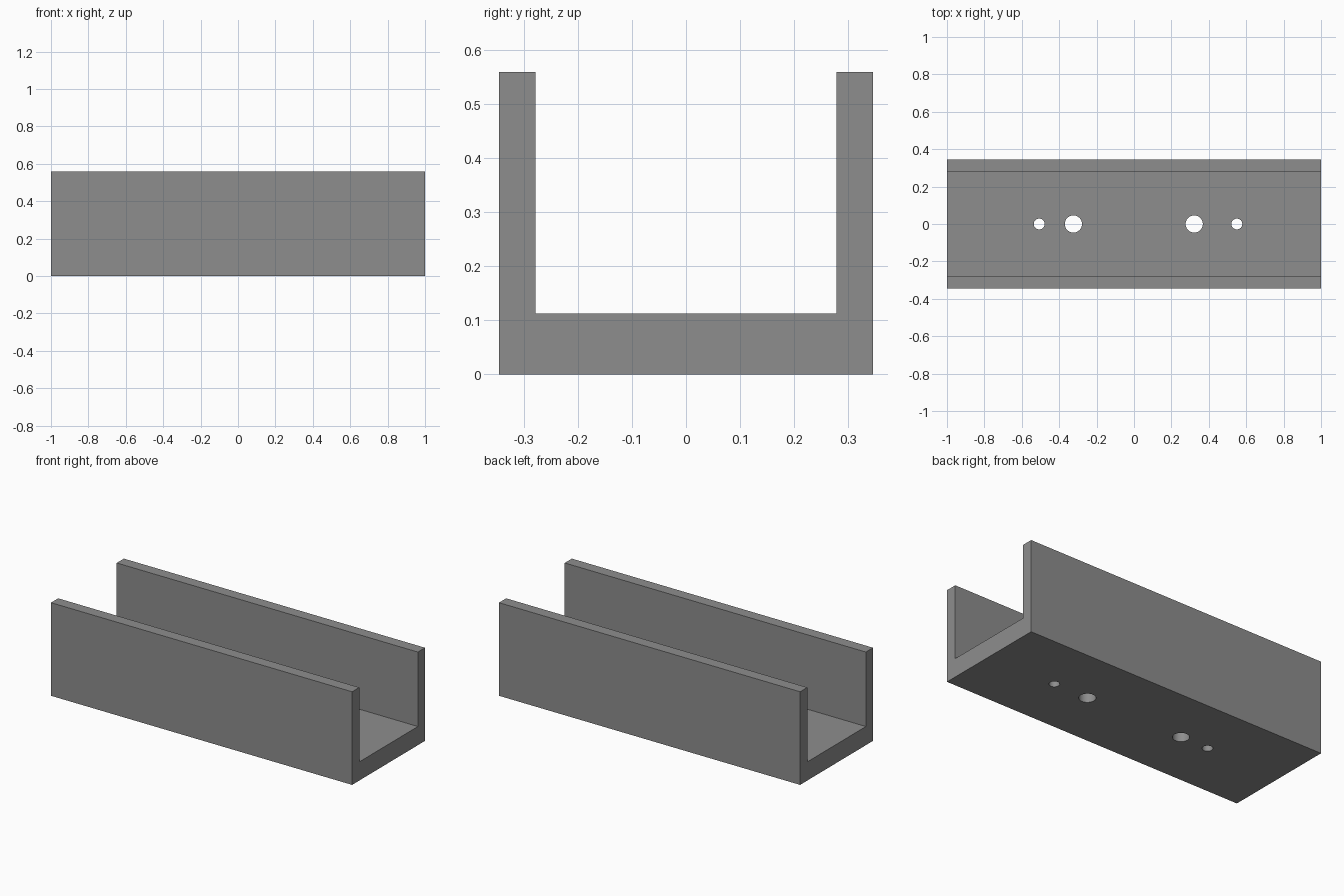
import bpy

if "Cube" in bpy.data.objects:
    bpy.data.objects.remove(bpy.data.objects["Cube"])

# Plain grey finish
grey = bpy.data.materials.new("mid grey")
grey.diffuse_color = (0.27, 0.27, 0.27, 1.0)
grey.use_nodes = True
grey.node_tree.nodes["Principled BSDF"].inputs["Base Color"].default_value = grey.diffuse_color

# U-shaped channel: cross-section extruded along x
W, IN, H, FLOOR = 0.346, 0.278, 0.559, 0.112
profile = [(-W, 0), (W, 0), (W, H), (IN, H), (IN, FLOOR),
           (-IN, FLOOR), (-IN, H), (-W, H)]
n = len(profile)
verts = [(x, y, z) for x in (-1, 1) for y, z in profile]
faces = [tuple(reversed(range(n))), tuple(range(n, 2 * n))]
faces += [(i, (i + 1) % n, (i + 1) % n + n, i + n) for i in range(n)]
mesh = bpy.data.meshes.new("channel")
mesh.from_pydata(verts, [], faces)
mesh.materials.append(grey)
channel = bpy.data.objects.new("channel", mesh)
bpy.context.collection.objects.link(channel)

# Round holes through the floor: two small outer, two larger inner
cutters = []
for x, r in ((-0.507, 0.029), (-0.324, 0.046), (0.322, 0.046), (0.55, 0.029)):
    bpy.ops.mesh.primitive_cylinder_add(vertices=48, radius=r, depth=0.3,
                                        location=(x, 0, FLOOR / 2))
    cutter = bpy.context.object
    cutter.name = "hole_cutter"
    cutter.data.materials.append(grey)
    cutter.hide_render = True
    cutters.append(cutter)
    cut = channel.modifiers.new("hole", 'BOOLEAN')
    cut.operation = 'DIFFERENCE'
    cut.solver = 'EXACT'
    cut.object = cutter

# Apply the cuts, then remove the cutters
bpy.ops.object.select_all(action='DESELECT')
channel.select_set(True)
bpy.context.view_layer.objects.active = channel
for m in list(channel.modifiers):
    bpy.ops.object.modifier_apply(modifier=m.name)
for cutter in cutters:
    bpy.data.objects.remove(cutter)

# Smooth hole walls, crisp edges elsewhere
bpy.ops.object.shade_smooth_by_angle(angle=0.5)
